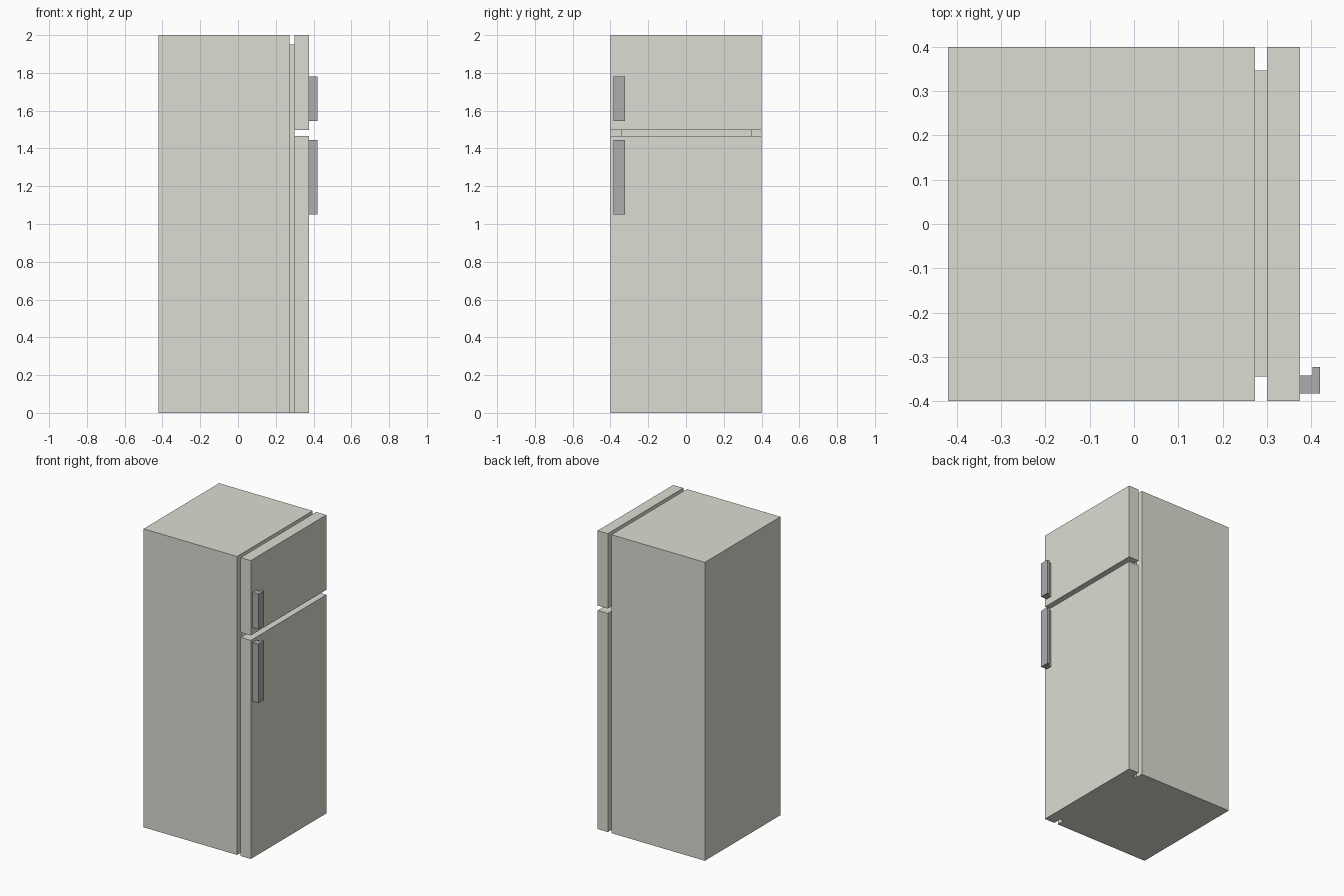
import bpy
import bmesh

if "Cube" in bpy.data.objects:
    bpy.data.objects.remove(bpy.data.objects["Cube"])


def material(name, rgb):
    m = bpy.data.materials.new(name)
    m.diffuse_color = (*rgb, 1)
    m.use_nodes = True
    m.node_tree.nodes["Principled BSDF"].inputs["Base Color"].default_value = m.diffuse_color
    return m


enamel = material("warm_white", (0.72, 0.72, 0.65))
metal = material("handle_grey", (0.42, 0.42, 0.43))


def prism(name, outline, z0, z1, mat):
    """Extrude an xy outline from z0 up to z1."""
    bm = bmesh.new()
    base = bm.faces.new([bm.verts.new((x, y, z0)) for x, y in outline])
    top = bmesh.ops.extrude_face_region(bm, geom=[base], use_keep_orig=True)
    for v in top["geom"]:
        if isinstance(v, bmesh.types.BMVert):
            v.co.z = z1
    bmesh.ops.recalc_face_normals(bm, faces=bm.faces)
    mesh = bpy.data.meshes.new(name)
    bm.to_mesh(mesh)
    bm.free()
    mesh.materials.append(mat)
    obj = bpy.data.objects.new(name, mesh)
    bpy.context.collection.objects.link(obj)
    return obj


def rect(x0, x1, y0, y1):
    return [(x0, y0), (x1, y0), (x1, y1), (x0, y1)]


# Cabinet and the recessed seal block between cabinet and doors
prism("cabinet", rect(-0.42, 0.273, -0.4, 0.4), 0, 2, enamel)
prism("door_seal", rect(0.273, 0.30, -0.345, 0.347), 0, 1.95, enamel)

# L-shaped handle section: mounting web plus wider grip
grip = [(0.375, -0.383), (0.42, -0.383), (0.42, -0.323),
        (0.403, -0.323), (0.403, -0.342), (0.375, -0.342)]

# Doors with their handles: door z range, handle z range
for part, door, handle in (("fridge", (0, 1.465), (1.05, 1.445)),
                           ("freezer", (1.498, 2), (1.545, 1.78))):
    prism(part + "_door", rect(0.30, 0.375, -0.4, 0.4), *door, enamel)
    prism(part + "_handle", grip, *handle, metal)
